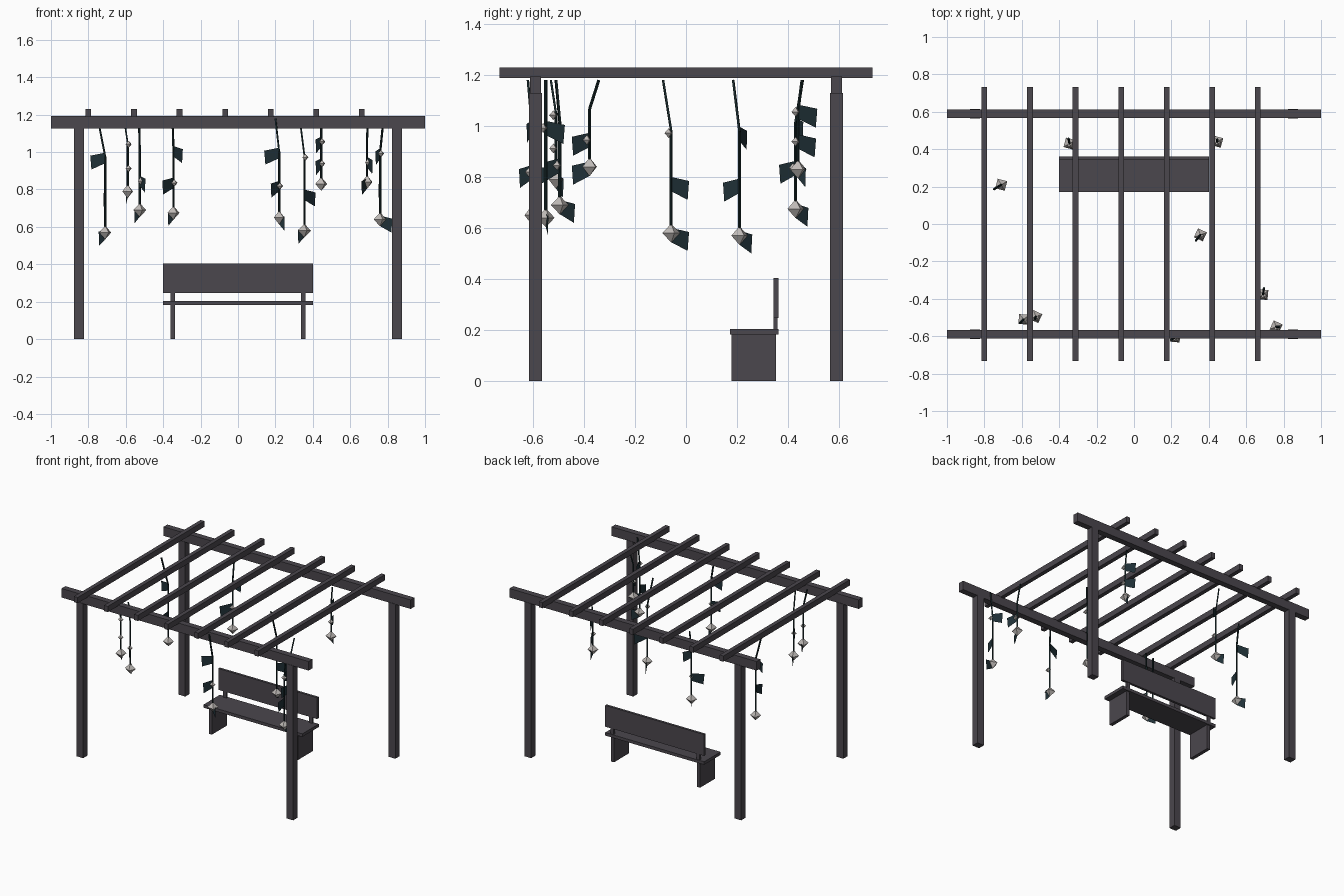
import bpy
import bmesh
import math
from mathutils import Matrix, Vector

cube = bpy.data.objects.get("Cube")
if cube:
    bpy.data.objects.remove(cube, do_unlink=True)


def material(name, color):
    mat = bpy.data.materials.new(name)
    mat.use_nodes = True
    mat.diffuse_color = (*color, 1)
    bsdf = next(n for n in mat.node_tree.nodes if n.type == 'BSDF_PRINCIPLED')
    bsdf.inputs["Base Color"].default_value = (*color, 1)
    return mat


wood = material("dark wood", (0.07, 0.063, 0.075))
vine_green = material("vine green", (0.008, 0.02, 0.022))
leaf_green = material("leaf teal", (0.014, 0.03, 0.038))
petal = material("pale petal", (0.52, 0.49, 0.47))


def finish(name, bm, mat):
    mesh = bpy.data.meshes.new(name)
    bm.to_mesh(mesh)
    bm.free()
    mesh.materials.append(mat)
    obj = bpy.data.objects.new(name, mesh)
    bpy.context.collection.objects.link(obj)
    return obj


def box(name, center, size):
    bm = bmesh.new()
    place = Matrix.Translation(center) @ Matrix.Diagonal((*size, 1))
    bmesh.ops.create_cube(bm, size=1, matrix=place)
    return finish(name, bm, wood)


# Pergola: posts, long beams and cross rafters
for sy, end in ((-1, "front"), (1, "back")):
    for sx, side in ((-1, "right"), (1, "left")):
        box(f"{end}_{side}_post", (sx * 0.85, sy * 0.59, 0.565), (0.055, 0.05, 1.13))
    box(f"{end}_beam", (0, sy * 0.59, 1.16), (2, 0.044, 0.066))
for i in range(7):
    box(f"rafter_{i + 1}", (-0.8 + i * 0.2437, 0, 1.209), (0.03, 1.464, 0.042))

# Bench: seat, backrest, panel legs and back supports
box("bench_seat", (0, 0.267, 0.193), (0.8, 0.19, 0.022))
box("bench_backrest", (0, 0.353, 0.325), (0.8, 0.018, 0.156))
for sx, side in ((-1, "right"), (1, "left")):
    box(f"bench_{side}_leg", (sx * 0.348, 0.265, 0.091), (0.025, 0.175, 0.182))
    box(f"bench_{side}_back_support", (sx * 0.348, 0.351, 0.235), (0.025, 0.014, 0.08))


def add_stem(bm, a, b):
    step = b - a
    turn = step.to_track_quat('Z', 'Y').to_matrix().to_4x4()
    bmesh.ops.create_cone(bm, cap_ends=True, segments=4, radius1=0.006, radius2=0.006,
                          depth=step.length, matrix=Matrix.Translation((a + b) / 2) @ turn)


def add_leaf(bm, node, dx, dy):
    # Hanging blade that widens away from the stem
    corners = ((0, 0.02), (1, 0.004), (0.92, -0.07), (0, -0.036))
    bm.faces.new([bm.verts.new(node + Vector((dx * t, dy * t, z))) for t, z in corners])


def add_bloom(bm, center, radius, angle):
    # Eight-sided bloom made from two joined pyramids
    for sign in (-1, 1):
        place = (Matrix.Translation(center + Vector((0, 0, sign * radius / 2)))
                 @ Matrix.Rotation(angle, 4, 'Z'))
        bmesh.ops.create_cone(bm, segments=4, radius1=0 if sign < 0 else radius,
                              radius2=radius if sign < 0 else 0, depth=radius, matrix=place)
    bmesh.ops.remove_doubles(bm, verts=bm.verts[:], dist=0.0005)
    bmesh.ops.recalc_face_normals(bm, faces=bm.faces[:])


# Vines: tip, sideways offset of the top, leaf direction at each node, nodes with buds
vines = [
    ((-.71, .21, .57), (-.04, -.025), ((-.08, .03), (-.01, -.065), (-.035, .05)), ()),
    ((-.59, -.51, .79), (-.02, -.02), (None, None, (-.01, .03)), (0, 1)),
    ((-.525, -.495, .69), (-.005, -.015), (None, (.03, -.06), (-.03, .06)), (1,)),
    ((-.345, .43, .675), (-.005, .027), ((.05, .03), (-.06, -.065), (-.03, .05)), (1,)),
    ((.22, -.605, .65), (-.02, -.015), ((-.08, -.02), (-.045, -.05), (.03, -.01)), (1,)),
    ((.355, -.058, .58), (-.025, -.032), (None, (.06, .07), (-.035, .07)), (0,)),
    ((.445, .44, .83), (0, .015), ((-.03, .075), (-.03, .07), (0, .03)), (0, 1)),
    ((.69, -.378, .84), (.005, .036), (None, (.03, -.07), (-.03, -.07)), (1,)),
    ((.76, -.55, .64), (.018, 0), ((-.025, .075), (-.01, -.06), (.065, .01)), (0,)),
]
for i, (tip, lean, leaves, buds) in enumerate(vines, 1):
    tip = Vector(tip)
    top = Vector((tip.x + lean[0], tip.y + lean[1], 1.18))
    drop = top.z - tip.z
    nodes = [tip + Vector((0, 0, drop * k / 3)) for k in (2, 1, 0)]

    stem = bmesh.new()
    for a, b in zip([top] + nodes, nodes):
        add_stem(stem, a, b)
    finish(f"vine_{i}_stem", stem, vine_green)

    foliage = bmesh.new()
    for node, direction in zip(nodes, leaves):
        if direction:
            add_leaf(foliage, node, *direction)
    finish(f"vine_{i}_leaves", foliage, leaf_green)

    blooms = bmesh.new()
    add_bloom(blooms, tip, 0.037, math.radians(20 + 10 * (i % 3)))
    for k in buds:
        add_bloom(blooms, nodes[k] + Vector((0.005, -0.01, -0.008)), 0.019, math.radians(30))
    finish(f"vine_{i}_blooms", blooms, petal)
